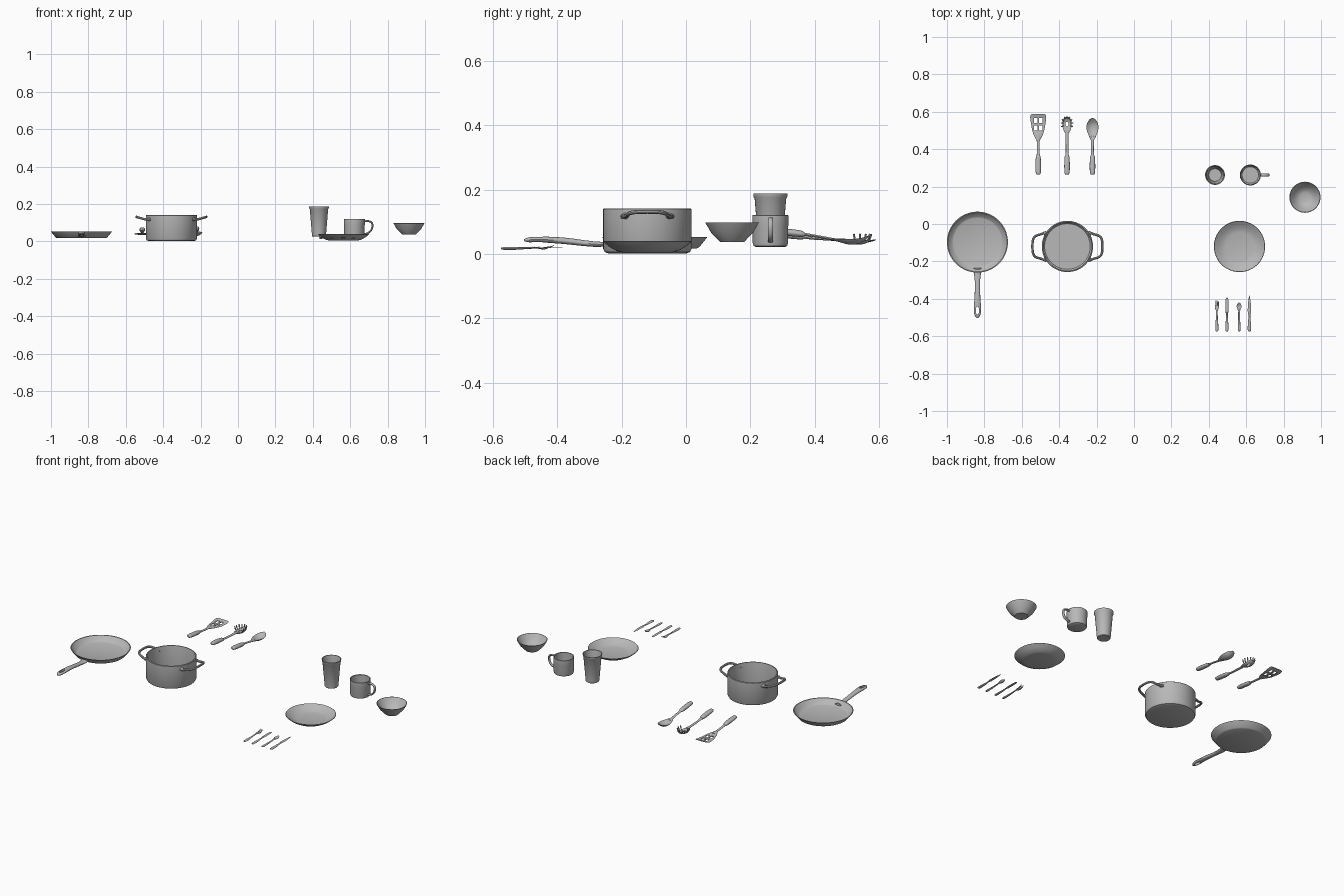
import bpy, bmesh, math
from mathutils import Vector

if "Cube" in bpy.data.objects:
    bpy.data.objects.remove(bpy.data.objects["Cube"], do_unlink=True)

GREY = (0.48, 0.48, 0.48, 1)
mat = bpy.data.materials.new("plain grey")
mat.use_nodes = True
mat.diffuse_color = GREY
mat.node_tree.nodes["Principled BSDF"].inputs["Base Color"].default_value = GREY
parts = []


def add(name, bm):
    bmesh.ops.recalc_face_normals(bm, faces=bm.faces)
    me = bpy.data.meshes.new(name)
    bm.to_mesh(me)
    bm.free()
    me.materials.append(mat)
    ob = bpy.data.objects.new(name, me)
    bpy.context.collection.objects.link(ob)
    parts.append(ob)
    return ob


def lathe(name, x, y, profile, steps=64):
    """Turn a (radius, height) profile around a vertical axis."""
    bm = bmesh.new()
    vs = [bm.verts.new((x + r, y, z)) for r, z in profile]
    es = [bm.edges.new(pair) for pair in zip(vs, vs[1:])]
    bmesh.ops.spin(bm, geom=vs + es, cent=(x, y, 0), axis=(0, 0, 1),
                   angle=math.tau, steps=steps)
    bmesh.ops.remove_doubles(bm, verts=bm.verts, dist=1e-5)
    return add(name, bm)


def smooth_path(points, sub):
    """Catmull-Rom interpolation of stations of any size."""
    out = []
    for i in range(len(points) - 1):
        quad = [Vector(points[min(max(i + k, 0), len(points) - 1)]) for k in (-1, 0, 1, 2)]
        a, b, c, d = quad
        for s in range(sub):
            t = s / sub
            out.append(b + (c - a) * t / 2 + (a * 2 - b * 5 + c * 4 - d) * t * t / 2
                       + (b * 3 - a - c * 3 + d) * t ** 3 / 2)
    return out + [Vector(points[-1])]


def loft(name, x, stations, sides=16, sub=4):
    """Ovals along y; each station is y, z, half width, half thickness, hollow."""
    bm = bmesh.new()
    rings = []
    for y, z, w, t, d in smooth_path(stations, sub):
        w, t = max(w, 0.0005), max(t, 0.0005)
        ring = []
        for k in range(sides):
            a = math.tau * k / sides
            ring.append(bm.verts.new((x + w * math.cos(a), y,
                                      z + t * math.sin(a) - d * math.sin(a) ** 2)))
        rings.append(ring)
    for r0, r1 in zip(rings, rings[1:]):
        for k in range(sides):
            n = (k + 1) % sides
            bm.faces.new((r0[k], r0[n], r1[n], r1[k]))
    bm.faces.new(rings[0])
    bm.faces.new(rings[-1])
    return add(name, bm)


def tube(name, points, radius, flat=1.0):
    """Round bar along a path, flattened sideways in y if wanted."""
    bm = bmesh.new()
    path = smooth_path(points, 4)
    rings = []
    for i, p in enumerate(path):
        tan = (path[min(i + 1, len(path) - 1)] - path[max(i - 1, 0)]).normalized()
        ref = Vector((0, 1, 0)) if abs(tan.y) < 0.9 else Vector((0, 0, 1))
        if flat == 1.0:
            ref = Vector((0, 0, 1)) if abs(tan.z) < 0.9 else Vector((0, 1, 0))
        u = tan.cross(ref).normalized()
        v = u.cross(tan)
        rings.append([bm.verts.new(p + u * radius * math.cos(math.tau * k / 10)
                                   + v * radius * flat * math.sin(math.tau * k / 10))
                      for k in range(10)])
    for r0, r1 in zip(rings, rings[1:]):
        for k in range(10):
            n = (k + 1) % 10
            bm.faces.new((r0[k], r0[n], r1[n], r1[k]))
    bm.faces.new(rings[0])
    bm.faces.new(rings[-1])
    return add(name, bm)


def cut_hole(ob, x, y, hw, hl, sides=16):
    """Cut an upright opening through a part."""
    bm = bmesh.new()
    bmesh.ops.create_cone(bm, cap_ends=True, segments=sides, radius1=1, radius2=1, depth=0.3)
    turn = math.pi / 4 if sides == 4 else 0
    for v in bm.verts:
        px, py = v.co.x, v.co.y
        v.co.x = x + hw * (px * math.cos(turn) - py * math.sin(turn))
        v.co.y = y + hl * (px * math.sin(turn) + py * math.cos(turn))
    cutter = add("hole_cutter", bm)
    parts.remove(cutter)
    cutter.hide_render = True
    mod = ob.modifiers.new("hole", "BOOLEAN")
    mod.operation, mod.object, mod.solver = "DIFFERENCE", cutter, "EXACT"
    bpy.context.view_layer.update()
    done = bpy.data.meshes.new_from_object(ob.evaluated_get(bpy.context.evaluated_depsgraph_get()))
    ob.modifiers.clear()
    ob.data = done
    bpy.data.objects.remove(cutter, do_unlink=True)


# Frying pan with a pierced handle
PX = -0.837
lathe("frying_pan", PX, -0.097, [(0, .017), (.13, .017), (.138, .021), (.163, .052),
                                 (.158, .052), (.136, .025), (.128, .022), (0, .022)])
grip = loft("pan_handle", PX, [(-.235, .032, .021, .006, 0), (-.27, .03, .018, .008, 0),
                               (-.31, .033, .014, .009, 0), (-.38, .041, .015, .010, 0),
                               (-.45, .045, .019, .009, 0), (-.485, .044, .016, .008, 0),
                               (-.503, .043, .004, .003, 0)])
cut_hole(grip, PX, -.462, .009, .022)

# Cooking pot with two looped handles
CX, CY = -0.356, -0.12
lathe("cooking_pot", CX, CY, [(0, .002), (.122, .002), (.132, .006), (.137, .015), (.137, .139),
                              (.135, .141), (.130, .141), (.129, .137), (.129, .018),
                              (.122, .009), (0, .009)])
for side, label in ((-1, "right"), (1, "left")):
    loop = [(.112, -.078, .116), (.14, -.066, .118), (.17, -.056, .126), (.184, -.036, .130),
            (.187, 0, .131)]
    loop += [(a, -b, c) for a, b, c in reversed(loop[:-1])]
    tube("pot_handle_" + label, [(CX + side * a, CY + b, c) for a, b, c in loop], .0065)
    for end in (-1, 1):
        loft("pot_handle_pad_" + label, CX + side * .119,
             [(CY + end * .067 - .014, .118, .004, .003, 0), (CY + end * .067, .118, .008, .010, 0),
              (CY + end * .067 + .014, .118, .004, .003, 0)])

# Plate, bowl, tumbler and mug
lathe("plate", 0.564, -0.12, [(0, .005), (.078, .005), (.095, .009), (.118, .022), (.137, .038),
                              (.135, .040), (.115, .026), (.093, .014), (.075, .010), (0, .009)])
lathe("bowl", 0.914, 0.143, [(0, .037), (.037, .037), (.042, .042), (.065, .066), (.083, .097),
                             (.080, .098), (.062, .070), (.040, .048), (.025, .043), (0, .042)])
lathe("tumbler", 0.433, 0.262, [(0, .025), (.034, .025), (.037, .028), (.049, .172), (.052, .176),
                                (.053, .187), (.049, .187), (.046, .172), (.034, .034), (0, .033)], 48)
MX, MY = 0.622, 0.262
lathe("mug", MX, MY, [(0, .021), (.044, .021), (.052, .025), (.055, .034), (.055, .086),
                      (.056, .09), (.056, .119), (.054, .121), (.051, .119), (.050, .036),
                      (.044, .028), (0, .028)], 48)
tube("mug_handle", [(MX + a, MY, z) for a, z in
                    ((.05, .106), (.072, .109), (.092, .101), (.097, .082),
                     (.089, .058), (.071, .044), (.05, .039))], .005, 1.7)


# Long kitchen tools: shared handle, then different heads
def tool_handle(name, x, end_z, neck_y):
    loft(name + "_grip", x, [(.264, end_z, .006, .005, 0), (.272, end_z, .013, .009, 0),
                             (.31, end_z - .004, .015, .011, 0), (.355, end_z - .009, .013, .010, 0),
                             (.368, end_z - .011, .009, .006, 0)])
    loft(name + "_neck", x, [(.36, end_z - .010, .009, .005, 0), (.40, end_z - .016, .007, .004, 0),
                             (neck_y, .043, .009, .004, 0)])


SX = -0.512
tool_handle("spatula", SX, .066, .475)
blade = loft("spatula_blade", SX, [(.45, .044, .010, .004, 0), (.475, .042, .024, .003, 0),
                                   (.51, .038, .034, .0025, 0), (.56, .038, .042, .0025, 0),
                                   (.58, .042, .042, .0025, 0), (.588, .044, .036, .002, 0)])
for sx in (-1, 1):
    for yy in (.512, .553):
        cut_hole(blade, SX + sx * .013, yy, .012, .019, 4)

FX = -0.358
tool_handle("pasta_fork", FX, .064, .5)
head = loft("pasta_fork_head", FX, [(.485, .043, .009, .004, 0), (.505, .040, .020, .004, .003),
                                    (.535, .038, .025, .004, .006), (.56, .042, .021, .004, .004),
                                    (.572, .046, .009, .003, .001)])
cut_hole(head, FX, .534, .009, .012)
for i in range(9):
    a = math.radians(-20 + i * 27.5)
    c, s = math.cos(a), math.sin(a)
    tube("pasta_fork_tooth", [(FX + r * c, .535 + r * s * 1.3, z) for r, z in
                              ((.020, .039), (.026, .045), (.031, .062))], .0032)

LX = -0.222
tool_handle("serving_spoon", LX, .072, .47)
loft("serving_spoon_bowl", LX, [(.45, .047, .009, .004, 0), (.472, .047, .020, .003, .006),
                                (.505, .046, .031, .0025, .014), (.535, .048, .030, .0025, .014),
                                (.557, .053, .018, .0025, .006), (.566, .056, .004, .001, 0)], 24)


# Table cutlery: shared handle, then different heads
def cutlery_handle(name, x, neck_y, wide=.008):
    loft(name + "_handle", x, [(-.574, .017, .004, .002, 0), (-.566, .017, wide, .004, 0),
                               (-.53, .017, wide * .9, .004, 0), (-.50, .018, .005, .003, 0),
                               (neck_y, .020, .0045, .0025, 0)])


cutlery_handle("table_fork", .443, -.455)
loft("table_fork_head", .443, [(-.463, .020, .004, .002, 0), (-.45, .018, .010, .002, .001),
                               (-.437, .018, .011, .0015, .001)])
for k in (-1.5, -.5, .5, 1.5):
    loft("table_fork_tine", .443 + k * .006, [(-.441, .017, .002, .0015, 0),
                                              (-.425, .020, .002, .0015, 0),
                                              (-.409, .027, .001, .001, 0)], 8)
cutlery_handle("table_knife", .497, -.47)
loft("table_knife_blade", .497, [(-.48, .019, .005, .002, 0), (-.465, .019, .008, .0015, 0),
                                 (-.41, .019, .008, .001, 0), (-.393, .019, .002, .001, 0)])
cutlery_handle("table_spoon", .562, -.455, .007)
loft("table_spoon_bowl", .562, [(-.465, .020, .004, .002, 0), (-.455, .020, .009, .0015, .003),
                                (-.44, .021, .013, .0015, .006), (-.427, .023, .009, .0015, .003),
                                (-.420, .024, .002, .001, 0)])
cutlery_handle("steak_knife", .617, -.475, .009)
loft("steak_knife_blade", .617, [(-.485, .019, .006, .002, 0), (-.465, .019, .009, .0015, 0),
                                 (-.42, .019, .007, .001, 0), (-.383, .019, .001, .0005, 0)])

# Smooth shading with crisp rims
bpy.ops.object.select_all(action="DESELECT")
for ob in parts:
    ob.select_set(True)
bpy.context.view_layer.objects.active = parts[0]
bpy.ops.object.shade_smooth_by_angle(angle=math.radians(35))
